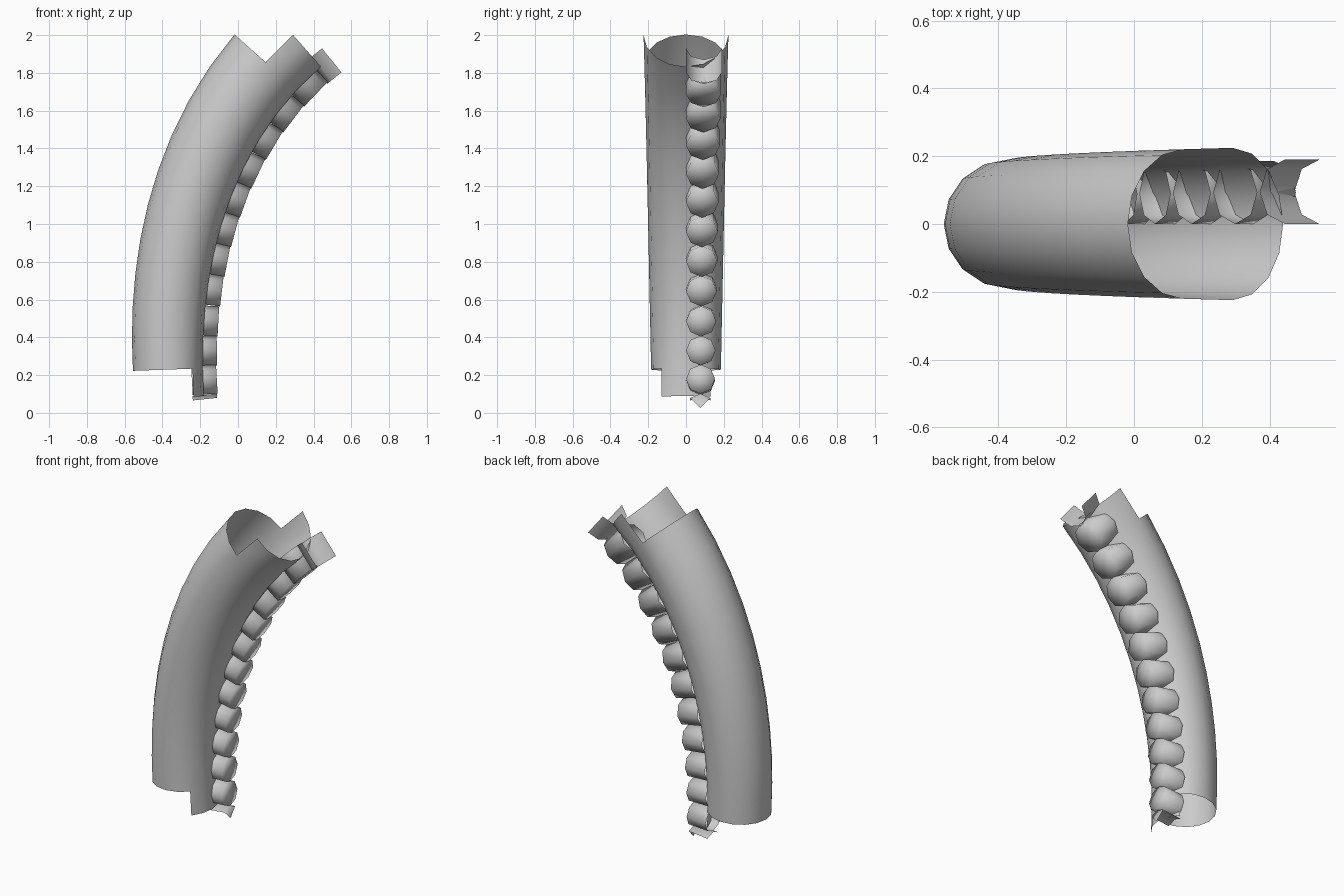
import bpy, math

if "Cube" in bpy.data.objects:
    bpy.data.objects.remove(bpy.data.objects["Cube"])

# Spine: a curve bending towards +x in the xz plane, widening upwards
N = 480
L = 2.26
spine = []
x, z = -0.355, 0.0
for i in range(N + 1):
    s = L * i / N
    th = math.radians(-6 + 16 * s + 4.1 * s * s)
    spine.append((x, z, th, 0.18 + 0.0205 * s))
    x += math.sin(th) * L / N
    z += math.cos(th) * L / N


def frame(s):
    f = min(max(s / L * N, 0), N - 0.001)
    i = int(f)
    return [a + (b - a) * (f - i) for a, b in zip(spine[i], spine[i + 1])]


def place(s, out, y, along):
    """Spine point, moved outwards, sideways and along the spine (in tube radii)."""
    px, pz, th, r = frame(s)
    return (px + r * (out * math.cos(th) + along * math.sin(th)), y * r,
            pz + r * (-out * math.sin(th) + along * math.cos(th)))


def make(name, verts, faces):
    me = bpy.data.meshes.new(name)
    me.from_pydata(verts, [], faces)
    me.update()
    for p in me.polygons:
        p.use_smooth = True
    ob = bpy.data.objects.new(name, me)
    bpy.context.collection.objects.link(ob)
    return ob


# Main tube: 16 sides, open ends, with a longer tongue at each end
S = 16
rings = [0.075, 0.23]
segs = 10
for k in range(1, segs + 1):
    t = k / segs
    rings.append(0.23 + 1.75 * (t * 0.89 + t * t * 0.11))
rings.append(2.185)
verts = [place(s, math.cos(2 * math.pi * j / S), math.sin(2 * math.pi * j / S), 0)
         for s in rings for j in range(S)]
faces = []
for i in range(len(rings) - 1):
    for j in range(S):
        a = ((j + 0.5) * 360 / S + 180) % 360 - 180
        limit = 45 if i == 0 else 90 if i == len(rings) - 2 else 181
        if abs(a) < limit:
            k = (j + 1) % S
            faces.append((i * S + j, i * S + k, (i + 1) * S + k, (i + 1) * S + j))
make("curved_tube", verts, faces)

# Stud positions: spacing grows with the tube
dist = [0.0]
for i in range(1, N + 1):
    a, b = place(L * (i - 1) / N, 1.05, 0, 0), place(L * i / N, 1.05, 0, 0)
    dist.append(dist[-1] + math.dist(a, b) / spine[i][3])
STUDS = 12


def stud_s(k):
    d = dist[-1] * k / STUDS
    i = next(i for i, v in enumerate(dist) if v >= d - 1e-9)
    return L * i / N


def stud(name, s, sides, cap):
    """Eight-sided stud lying across the spine; only the given sides are built."""
    R, yc = 0.42, 0.42
    v = []
    for out in (0.68, 1.4):
        for j in range(8):
            a = j * math.pi / 4
            v.append(place(s, out, yc + R * math.cos(a), R * math.sin(a)))
    v.append(place(s, 1.4, yc, 0))
    f = []
    for j in sides:
        k = (j + 1) % 8
        f.append((j, 8 + j, 8 + k, k))
        if cap:
            f.append((16, 8 + k, 8 + j))
    used = sorted({i for q in f for i in q})
    m = {o: n for n, o in enumerate(used)}
    make(name, [v[i] for i in used], [tuple(m[i] for i in q) for q in f])


# Row of studs, with a sliver at the bottom and a half trough at the top
stud("bottom_stud_sliver", stud_s(0), (1, 2), True)
for k in range(1, STUDS):
    stud(f"stud_{k}", stud_s(k), range(8), True)
stud("top_stud_trough", stud_s(STUDS), range(4, 8), False)
